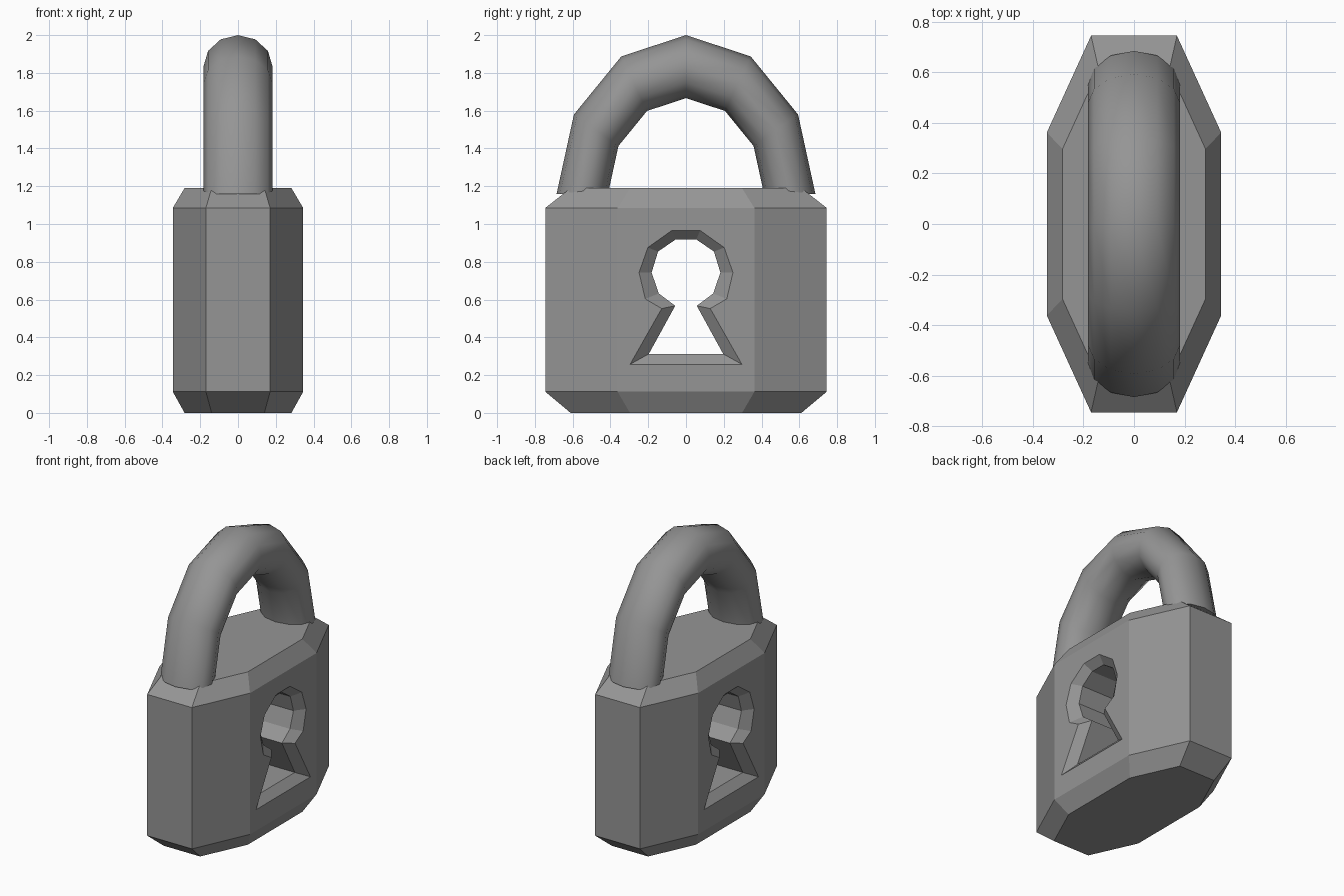
import bpy, bmesh, math

if "Cube" in bpy.data.objects:
    bpy.data.objects.remove(bpy.data.objects["Cube"])

metal = bpy.data.materials.new("grey metal")
metal.diffuse_color = (0.3, 0.3, 0.3, 1)
metal.use_nodes = True
metal.node_tree.nodes["Principled BSDF"].inputs["Base Color"].default_value = metal.diffuse_color


def loft(name, rings):
    """Closed solid through a list of equal-length point rings."""
    bm = bmesh.new()
    vs = [[bm.verts.new(p) for p in r] for r in rings]
    n = len(vs[0])
    for a, b in zip(vs, vs[1:]):
        for i in range(n):
            j = (i + 1) % n
            bm.faces.new((a[i], a[j], b[j], b[i]))
    bm.faces.new(vs[0])
    bm.faces.new(vs[-1])
    bmesh.ops.recalc_face_normals(bm, faces=bm.faces)
    me = bpy.data.meshes.new(name)
    bm.to_mesh(me)
    bm.free()
    me.materials.append(metal)
    ob = bpy.data.objects.new(name, me)
    bpy.context.collection.objects.link(ob)
    return ob


# Body: eight-sided block with chamfered top and bottom
plan = [(0.17, -0.745), (0.345, -0.362), (0.345, 0.362), (0.17, 0.745)]
plan += [(-x, -y) for x, y in plan]
body = loft("lock_body", [[(x * s, y * s, z) for x, y in plan]
                          for z, s in ((0, 0.82), (0.112, 1), (1.085, 1), (1.19, 0.82))])

# Keyhole: through cut with a bevelled rim on both sides
inner = [(0.055, 0.918), (0.148, 0.854), (0.182, 0.743), (0.144, 0.632), (0.057, 0.567), (0.197, 0.312)]
outer = [(0.075, 0.967), (0.203, 0.876), (0.25, 0.743), (0.217, 0.603), (0.13, 0.552), (0.298, 0.256)]


def section(x, half):
    pts = half + [(-y, z) for y, z in reversed(half)]
    return [(x, y, z) for y, z in pts]


cutter = loft("keyhole_cutter", [section(-0.346, outer), section(-0.295, inner),
                                 section(0.295, inner), section(0.346, outer)])
mod = body.modifiers.new("keyhole", 'BOOLEAN')
mod.operation = 'DIFFERENCE'
mod.solver = 'EXACT'
mod.object = cutter
bpy.context.view_layer.objects.active = body
bpy.ops.object.modifier_apply(modifier="keyhole")
bpy.data.objects.remove(cutter)

# Shackle: half ring, stretched in height and width
rings = []
for i in range(7):
    a = math.pi * i / 6
    ring = []
    for k in range(12):
        t = 2 * math.pi * k / 12
        r = 0.549 + 0.136 * math.cos(t)
        ring.append((0.183 * math.sin(t), r * math.cos(a), 1.16 + 1.226 * r * math.sin(a)))
    rings.append(ring)
shackle = loft("shackle", rings)
for p in shackle.data.polygons:
    p.use_smooth = len(p.vertices) == 4
